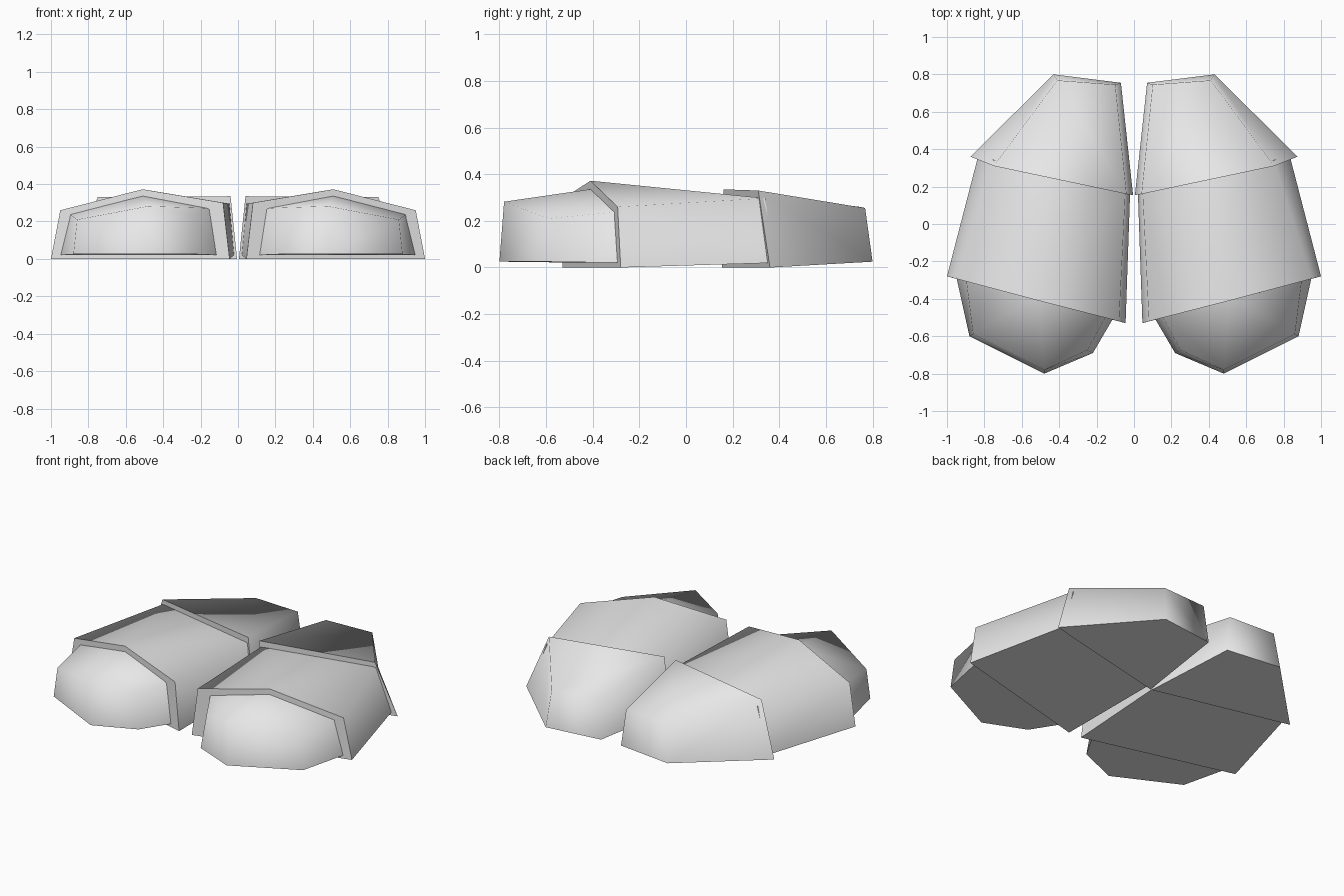
import bpy, bmesh

cube = bpy.data.objects.get("Cube")
if cube:
    bpy.data.objects.remove(cube, do_unlink=True)

grey = bpy.data.materials.new("light_grey")
grey.use_nodes = True
grey.diffuse_color = (0.8, 0.8, 0.8, 1)
grey.node_tree.nodes["Principled BSDF"].inputs["Base Color"].default_value = (0.8, 0.8, 0.8, 1)


def plate(name, points, shell, flat):
    """Closed plate: smooth outer shell, flat caps and base, mirrored across x."""
    bm = bmesh.new()
    vs = [bm.verts.new(p) for p in points]
    for face in shell:
        bm.faces.new([vs[i] for i in face]).smooth = True
    flat_faces = [bm.faces.new([vs[i] for i in face]) for face in flat]
    for f in flat_faces:
        for e in f.edges:
            e.smooth = False
    bmesh.ops.recalc_face_normals(bm, faces=bm.faces[:])
    mesh = bpy.data.meshes.new(name)
    bm.to_mesh(mesh)
    bm.free()
    mesh.materials.append(grey)
    ob = bpy.data.objects.new(name, mesh)
    bpy.context.collection.objects.link(ob)
    mirror = ob.modifiers.new("Mirror", 'MIRROR')
    mirror.use_mirror_merge = False
    return ob


OVERLAP = 0.03  # how far each plate tucks under the next one


def tuck(section):
    return [(x, y + OVERLAP, z) for x, y, z in section]


# Sections run: inner bottom, inner top, (ridge), outer top, outer bottom

# Front toe plates: faceted, pointed nose
toe_back = [(0.10, -0.515, 0.02), (0.14, -0.505, 0.27), (0.51, -0.41, 0.34),
            (0.90, -0.305, 0.24), (0.955, -0.29, 0.02)]
toe_nose = [(0.22, -0.69, 0.025), (0.25, -0.675, 0.235), (0.48, -0.78, 0.282),
            (0.86, -0.59, 0.21), (0.88, -0.60, 0.025), (0.48, -0.80, 0.025)]
plate("toe_plates", tuck(toe_back) + toe_nose,
      [(i, i + 1, i + 6, i + 5) for i in range(4)] + [(5, 6, 7, 10), (10, 7, 8, 9)],
      [(0, 1, 2, 3, 4), (0, 5, 10, 9, 4)])

# Middle plates: ridged at the front, flat-topped at the back
mid_front = [(0.045, -0.53, 0.0), (0.08, -0.52, 0.30), (0.51, -0.41, 0.372),
             (0.95, -0.293, 0.26), (1.0, -0.28, 0.0)]
mid_back = [(0.02, 0.16, 0.02), (0.045, 0.16, 0.295),
            (0.745, 0.31, 0.297), (0.83, 0.345, 0.02)]
plate("middle_plates", mid_front + tuck(mid_back),
      [(0, 1, 6, 5), (1, 2, 6), (2, 7, 6), (2, 3, 7), (3, 4, 8, 7)],
      [(0, 1, 2, 3, 4), (5, 6, 7, 8), (0, 5, 8, 4)])

# Rear plates: tapering towards the back
rear_front = [(0.005, 0.155, 0.0), (0.04, 0.16, 0.335),
              (0.75, 0.31, 0.33), (0.875, 0.36, 0.0)]
rear_back = [(0.07, 0.755, 0.025), (0.10, 0.745, 0.26),
             (0.41, 0.768, 0.255), (0.43, 0.80, 0.025)]
plate("rear_plates", rear_front + rear_back,
      [(i, i + 1, i + 5, i + 4) for i in range(3)] + [(4, 5, 6, 7)],
      [(0, 1, 2, 3), (0, 4, 7, 3)])
